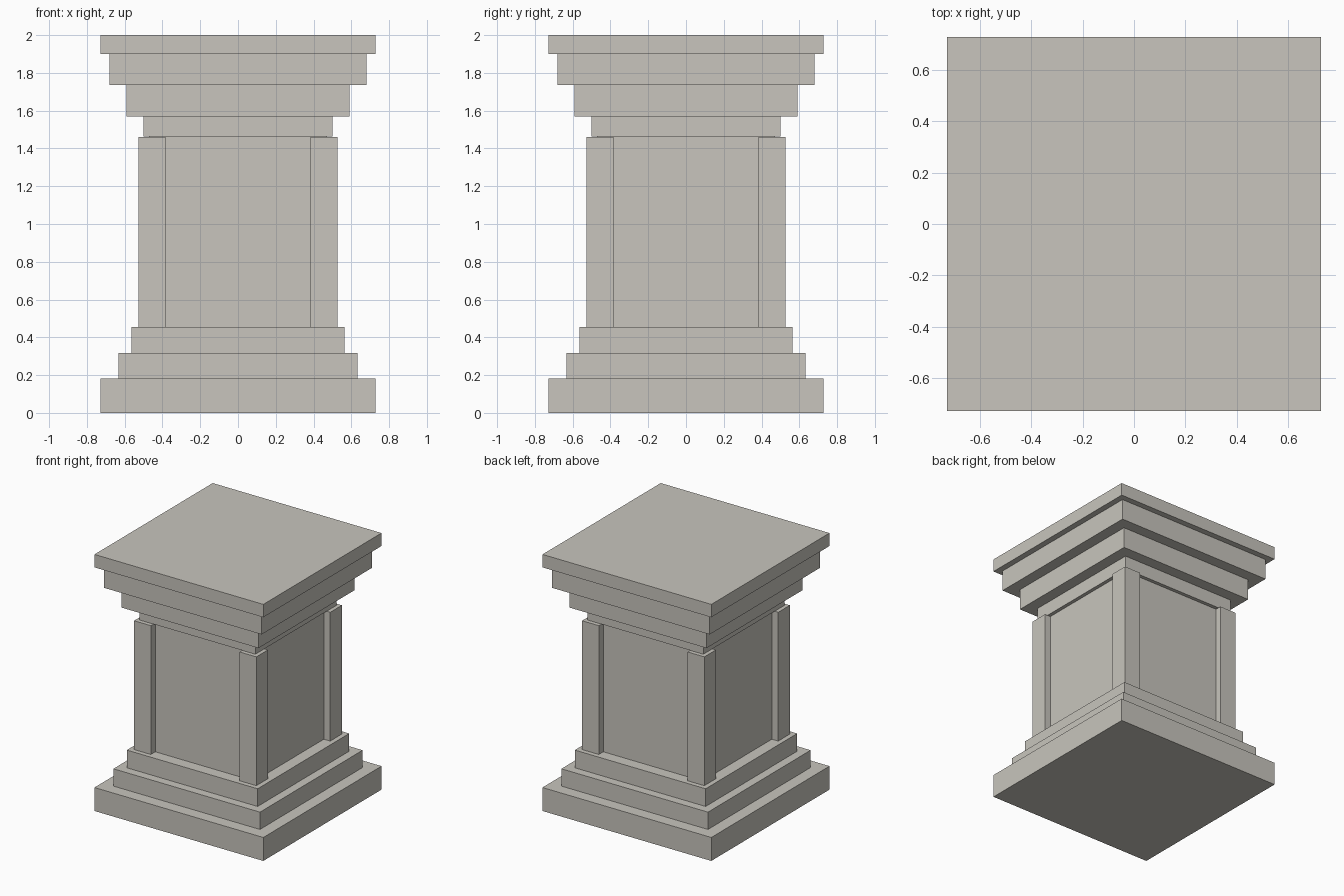
import bpy
import bmesh
from mathutils import Matrix

cube = bpy.data.objects.get("Cube")
if cube:
    bpy.data.objects.remove(cube, do_unlink=True)

# Single warm stone colour
stone = bpy.data.materials.new("warm_grey_stone")
stone.use_nodes = True
colour = (0.58, 0.56, 0.51, 1.0)
stone.diffuse_color = colour
bsdf = next(n for n in stone.node_tree.nodes if n.type == 'BSDF_PRINCIPLED')
bsdf.inputs["Base Color"].default_value = colour
bsdf.inputs["Roughness"].default_value = 0.9


def block(name, half, bottom, top, x=0.0, y=0.0):
    """Square block with the given half width, between two heights."""
    mesh = bpy.data.meshes.new(name)
    bm = bmesh.new()
    place = Matrix.Translation((x, y, (bottom + top) / 2))
    size = Matrix.Diagonal((2 * half, 2 * half, top - bottom, 1))
    bmesh.ops.create_cube(bm, size=1, matrix=place @ size)
    bm.to_mesh(mesh)
    bm.free()
    mesh.materials.append(stone)
    obj = bpy.data.objects.new(name, mesh)
    bpy.context.collection.objects.link(obj)
    return obj


# Stepped base, recessed shaft and stepped capital
for name, half, bottom, top in [
    ("base_plinth", 0.728, 0.0, 0.183),
    ("base_middle_step", 0.632, 0.183, 0.318),
    ("base_upper_step", 0.564, 0.318, 0.456),
    ("shaft_core", 0.472, 0.456, 1.463),
    ("capital_neck", 0.5, 1.463, 1.57),
    ("capital_lower_step", 0.591, 1.57, 1.735),
    ("capital_middle_step", 0.681, 1.735, 1.899),
    ("capital_top_slab", 0.728, 1.899, 2.0),
]:
    block(name, half, bottom, top)

# Four corner posts framing the shaft panels
outer, inner = 0.527, 0.383
centre = (outer + inner) / 2
for x_name, sx in (("left", 1), ("right", -1)):
    for y_name, sy in (("front", -1), ("back", 1)):
        block(f"{y_name}_{x_name}_corner_post", (outer - inner) / 2,
              0.456, 1.46, sx * centre, sy * centre)
